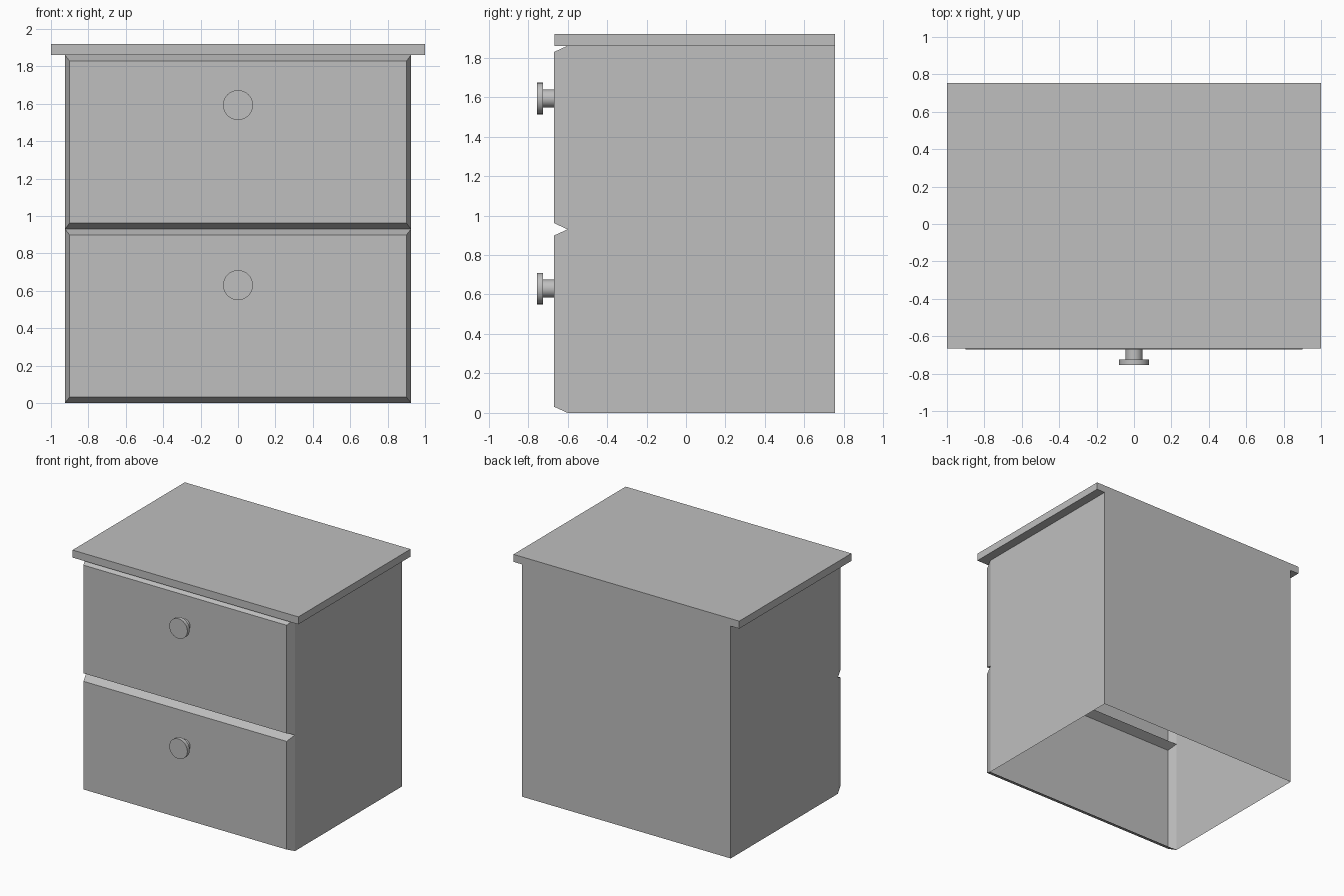
import bpy, bmesh, math
from mathutils import Matrix

cube = bpy.data.objects.get("Cube")
if cube:
    bpy.data.objects.remove(cube, do_unlink=True)

grey = bpy.data.materials.new("plain grey")
grey.use_nodes = True
colour = (0.52, 0.52, 0.52, 1)
grey.diffuse_color = colour
grey.node_tree.nodes["Principled BSDF"].inputs["Base Color"].default_value = colour

HALF_W, BACK, JOINT, FACE = 0.925, 0.755, -0.6, -0.67
BODY_TOP, TOP, GROOVE = 1.86, 1.92, 0.93


def add_object(name, bm):
    mesh = bpy.data.meshes.new(name)
    bm.to_mesh(mesh)
    bm.free()
    mesh.materials.append(grey)
    obj = bpy.data.objects.new(name, mesh)
    bpy.context.collection.objects.link(obj)
    return obj


def box(lo, hi):
    bm = bmesh.new()
    bmesh.ops.create_cube(bm, size=1)
    for v in bm.verts:
        v.co = [a + (b - a) * (c + 0.5) for a, b, c in zip(lo, hi, v.co)]
    return bm


# Carcass: thin shell of two sides and a back, open at the front and underneath
bm = box((-HALF_W, JOINT, 0), (HALF_W, BACK, BODY_TOP))
bm.normal_update()
openings = [f for f in bm.faces if f.normal.y < -0.5 or abs(f.normal.z) > 0.5]
bmesh.ops.delete(bm, geom=openings, context='FACES_ONLY')
add_object("carcass", bm)

# Top board, overhanging at the sides
add_object("top_board", box((-1, -0.665, BODY_TOP), (1, BACK, TOP)))


# Drawer front: raised panel with bevelled borders, hollow behind
def drawer_front(name, z0, z1):
    bm = box((-HALF_W, FACE, z0), (HALF_W, JOINT, z1))
    bm.normal_update()
    rear = [f for f in bm.faces if f.normal.y > 0.5]
    bmesh.ops.delete(bm, geom=rear, context='FACES_ONLY')
    mid = (z0 + z1) / 2
    for v in bm.verts:
        if v.co.y < JOINT - 0.01:
            v.co.x -= math.copysign(0.025, v.co.x)
            v.co.z -= math.copysign(0.032, v.co.z - mid)
    add_object(name, bm)


# Round knob: narrow stem and wide disc
def knob(name, z):
    bm = bmesh.new()
    for radius, y0, y1 in ((0.045, FACE, -0.725), (0.08, -0.725, -0.755)):
        place = Matrix.Translation((0, (y0 + y1) / 2, z)) @ Matrix.Rotation(math.pi / 2, 4, 'X')
        bmesh.ops.create_cone(bm, cap_ends=True, segments=32, radius1=radius,
                              radius2=radius, depth=y0 - y1, matrix=place)
    obj = add_object(name, bm)
    bpy.ops.object.select_all(action='DESELECT')
    obj.select_set(True)
    bpy.context.view_layer.objects.active = obj
    bpy.ops.object.shade_smooth_by_angle(angle=math.radians(30))


for label, z0, z1, knob_z in (("lower", 0, GROOVE, 0.63), ("upper", GROOVE, BODY_TOP, 1.593)):
    drawer_front(label + "_drawer_front", z0, z1)
    knob(label + "_knob", knob_z)
